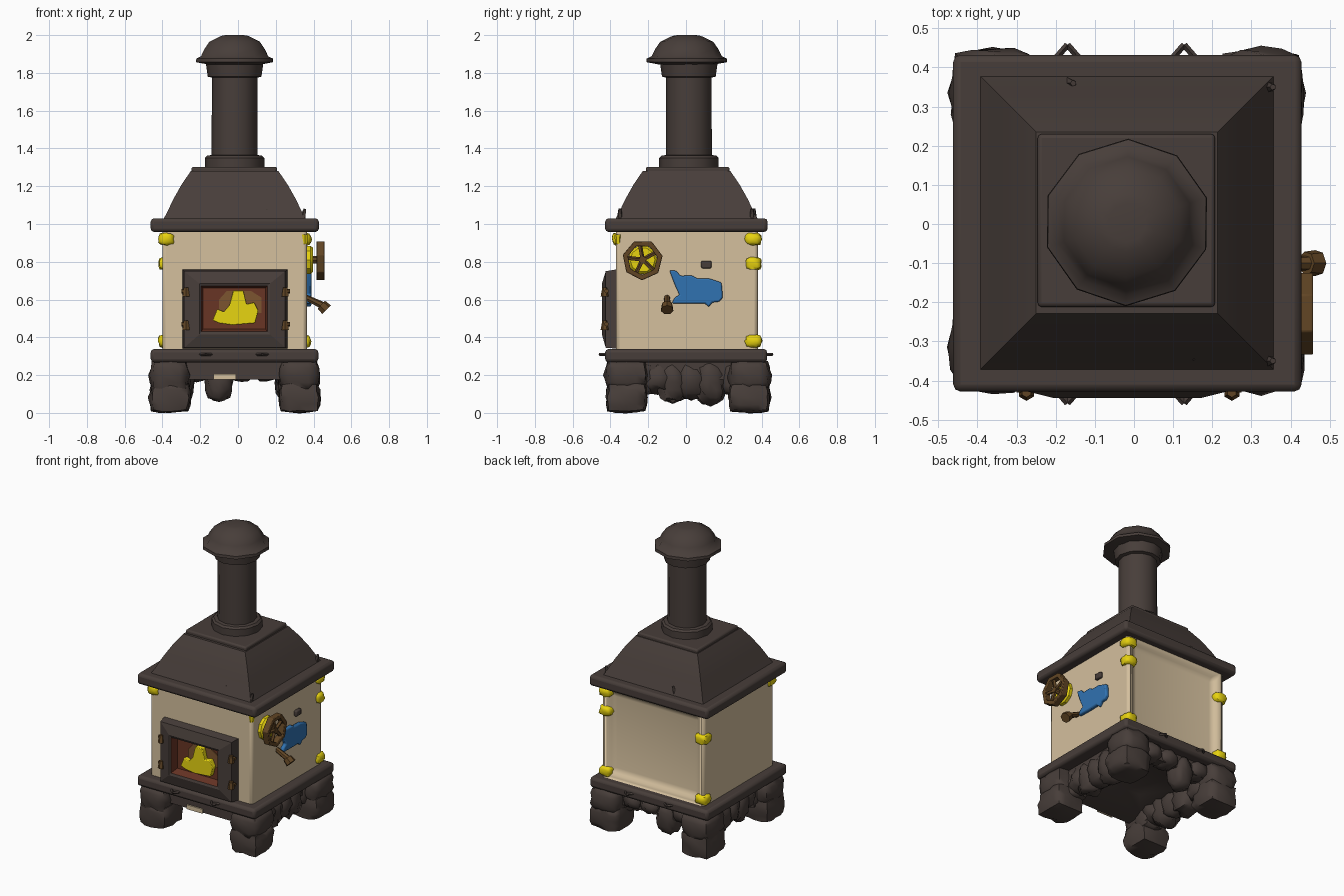
import bpy, bmesh, math, random
from mathutils import Vector

random.seed(4)
if "Cube" in bpy.data.objects:
    bpy.data.objects.remove(bpy.data.objects["Cube"])


def material(name, *rgb):
    m = bpy.data.materials.new(name)
    m.use_nodes = True
    m.diffuse_color = (*rgb, 1)
    m.node_tree.nodes["Principled BSDF"].inputs["Base Color"].default_value = (*rgb, 1)
    return m


IRON = material("dark iron", 0.064, 0.048, 0.042)
CREAM = material("cream enamel", 0.66, 0.525, 0.34)
YELLOW = material("yellow brass", 0.82, 0.66, 0.005)
BLUE = material("blue cloth", 0.03, 0.17, 0.44)
BROWN = material("brown wood", 0.12, 0.06, 0.018)
RED = material("ember red", 0.14, 0.035, 0.018)
GLOW = material("glow orange", 0.20, 0.09, 0.03)
FLAME = material("flame yellow", 0.90, 0.75, 0.006)


def finish(name, bm, mat, bevel=0, smooth=35):
    bmesh.ops.recalc_face_normals(bm, faces=bm.faces)
    mesh = bpy.data.meshes.new(name)
    bm.to_mesh(mesh)
    bm.free()
    obj = bpy.data.objects.new(name, mesh)
    bpy.context.collection.objects.link(obj)
    mesh.materials.append(mat)
    if bevel:
        mod = obj.modifiers.new("soft edge", "BEVEL")
        mod.width, mod.segments = bevel, 2
    bpy.ops.object.select_all(action="DESELECT")
    obj.select_set(True)
    bpy.context.view_layer.objects.active = obj
    bpy.ops.object.shade_smooth_by_angle(angle=math.radians(smooth))
    return obj


def box(name, lo, hi, mat, bevel=0.0):
    bm = bmesh.new()
    lo, hi = Vector(lo), Vector(hi)
    for v in bmesh.ops.create_cube(bm, size=1)["verts"]:
        v.co = (lo + hi) / 2 + v.co * (hi - lo)
    return finish(name, bm, mat, bevel)


def lathe(name, centre, profile, mat, sides, start=0.0, axis="Z", smooth=35):
    """Rings of (radius, height) joined into a closed solid along an axis."""
    bm = bmesh.new()
    rings = []
    for r, h in profile:
        ring = []
        for i in range(sides):
            a = start + math.tau * i / sides
            p = (r * math.cos(a), r * math.sin(a), h)
            if axis == "X":
                p = (h, p[0], p[1])
            ring.append(bm.verts.new(Vector(centre) + Vector(p)))
        rings.append(ring)
    for a, b in zip(rings, rings[1:]):
        for i in range(sides):
            j = (i + 1) % sides
            bm.faces.new((a[i], a[j], b[j], b[i]))
    bm.faces.new(rings[0])
    bm.faces.new(rings[-1])
    return finish(name, bm, mat, smooth=smooth)


def stone(name, centre, size, mat=IRON, roundness=0.6, rough=0.06):
    """A lumpy block, part way between a box and an ellipsoid."""
    bm = bmesh.new()
    bmesh.ops.create_cube(bm, size=2)
    bmesh.ops.subdivide_edges(bm, edges=bm.edges, cuts=3, use_grid_fill=True)
    for v in bm.verts:
        p = v.co.lerp(v.co.normalized(), roundness)
        p *= 1 + random.uniform(-rough, rough)
        v.co = Vector(centre) + Vector([p[i] * size[i] / 2 for i in range(3)])
    return finish(name, bm, mat, smooth=60)


def plate(name, outline, mat, axis, near, far, bevel=0.0):
    """An outline extruded along y (outline in x, z) or x (outline in y, z)."""
    bm = bmesh.new()
    place = (lambda u, w, d: (u, d, w)) if axis == "Y" else (lambda u, w, d: (d, u, w))
    a, b = [[bm.verts.new(place(u, w, d)) for u, w in outline] for d in (near, far)]
    bm.faces.new(a)
    bm.faces.new(b)
    for i in range(len(a)):
        j = (i + 1) % len(a)
        bm.faces.new((a[i], a[j], b[j], b[i]))
    return finish(name, bm, mat, bevel)


def rod(name, start, end, r1, r2, mat, sides=7):
    bm = bmesh.new()
    d = Vector(end) - Vector(start)
    bmesh.ops.create_cone(bm, cap_ends=True, segments=sides, radius1=r1, radius2=r2, depth=d.length)
    turn = d.to_track_quat("Z", "Y")
    for v in bm.verts:
        v.co = turn @ v.co + (Vector(start) + Vector(end)) / 2
    return finish(name, bm, mat)


CX = -0.018

# Enamel body with a softly sunken back
body = bmesh.new()
for v in bmesh.ops.create_cube(body, size=1)["verts"]:
    v.co = (CX + v.co.x * 0.765, 0.005 + v.co.y * 0.75, 0.65 + v.co.z * 0.66)
body.faces.ensure_lookup_table()
back = max(body.faces, key=lambda f: f.calc_center_median().y)
bmesh.ops.inset_region(body, faces=[back], thickness=0.05)
bmesh.ops.inset_region(body, faces=[back], thickness=0.05, depth=-0.035)
finish("body", body, CREAM, bevel=0.018, smooth=50)

# Base and top slabs, roof and square collar
box("base_slab", (-0.462, -0.428, 0.268), (0.425, 0.43, 0.338), IRON, 0.018)
box("top_slab", (-0.462, -0.428, 0.958), (0.428, 0.432, 1.03), IRON, 0.018)
root2 = math.sqrt(2)
roof = [(0.38, 1.02), (0.358, 1.06), (0.325, 1.13), (0.28, 1.21), (0.232, 1.28)]
lathe("roof", (CX, 0.003, 0), [(r * root2, z) for r, z in roof], IRON, 4, math.pi / 4)
box("roof_collar", (CX - 0.228, -0.212, 1.268), (CX + 0.225, 0.23, 1.303), IRON, 0.01)

# Chimney and its domed cap
lathe("chimney", (CX, 0.015, 0),
      [(0.157, 1.29), (0.157, 1.35), (0.145, 1.362), (0.122, 1.365), (0.12, 1.775),
       (0.142, 1.78), (0.152, 1.85)], IRON, 12)
lathe("chimney_cap", (CX, 0.004, 0),
      [(0.15, 1.845), (0.214, 1.857), (0.212, 1.876), (0.186, 1.888), (0.168, 1.925),
       (0.14, 1.965), (0.075, 1.996), (0.05, 2.0)], IRON, 10, 0.3, smooth=55)

# Feet of two stacked stones
for sx in (-1, 1):
    for sy in (-1, 1):
        x, y = CX + sx * 0.343, 0.01 + sy * 0.325
        stone("foot_lower_stone", (x, y, 0.082), (0.222, 0.225, 0.165), roundness=0.45)
        stone("foot_upper_stone", (x, y, 0.2), (0.222, 0.235, 0.175))
        stone("foot_side_stone", (x - sx * 0.04, y - sy * 0.07, 0.18), (0.15, 0.15, 0.18))

# Hollow skirt and rubble hanging beneath
skirt = [(0.36, 0.285), (0.36, 0.178), (0.29, 0.178), (0.15, 0.255)]
lathe("hollow_skirt", (CX, 0.003, 0), [(r * root2, z) for r, z in skirt], IRON, 4, math.pi / 4)
for sx in (-1, 1):
    for y, low in ((-0.15, 0.11), (-0.07, 0.06), (0.03, 0.075), (0.13, 0.05)):
        z = (low + 0.27) / 2
        stone("side_rubble", (CX + sx * 0.3, y, z), (0.17, 0.17, 0.28 - low), roundness=0.9, rough=0.15)
for x, low in ((-0.22, 0.17), (-0.1, 0.06), (0.02, 0.17), (0.15, 0.17)):
    stone("back_rubble", (x, 0.32, (low + 0.28) / 2), (0.15, 0.16, 0.29 - low), roundness=0.9, rough=0.1)
box("skirt_plaque", (-0.13, -0.368, 0.176), (-0.01, -0.359, 0.205), CREAM)

# Oven door: sloped frame around a sunken opening
door = bmesh.new()
rings = []
for x0, x1, z0, z1, y in ((-0.295, 0.262, 0.34, 0.76, -0.365), (-0.285, 0.25, 0.345, 0.75, -0.425),
                          (-0.205, 0.17, 0.415, 0.685, -0.445), (-0.195, 0.155, 0.43, 0.672, -0.44),
                          (-0.185, 0.145, 0.445, 0.66, -0.385)):
    rings.append([door.verts.new((x, y, z)) for x, z in ((x0, z0), (x1, z0), (x1, z1), (x0, z1))])
for a, b in zip(rings, rings[1:]):
    for i in range(4):
        door.faces.new((a[i], a[i - 1], b[i - 1], b[i]))
door.faces.new(rings[-1])
frame = finish("oven_door", door, IRON, smooth=20)
frame.data.materials.append(RED)
for f in frame.data.polygons:
    c = f.center
    if abs(c.x + 0.02) < 0.176 and 0.43 < c.z < 0.671:
        f.material_index = 1

# Fire in the opening
plate("fire_glow", [(-0.1, 0.5), (-0.1, 0.6), (-0.06, 0.645), (0.07, 0.645), (0.125, 0.61), (0.125, 0.53)],
      GLOW, "Y", -0.392, -0.384)
plate("flame", [(-0.135, 0.49), (-0.11, 0.55), (-0.075, 0.535), (-0.045, 0.57), (-0.025, 0.648), (0.028, 0.648),
                (0.045, 0.575), (0.085, 0.585), (0.108, 0.54), (0.09, 0.475), (-0.03, 0.465), (-0.1, 0.475)],
      FLAME, "Y", -0.425, -0.39, 0.004)

# Door hinges and latches
for x, side in ((-0.275, -1), (0.25, 1)):
    for z in (0.47, 0.645):
        rod("door_hinge", (x, -0.43, z - 0.03), (x, -0.43, z + 0.02), 0.022, 0.013, BROWN, 6)
        rod("hinge_pin", (x, -0.42, z), (x + side * 0.025, -0.42, z), 0.012, 0.012, BROWN, 6)

# Brass corner fittings
corners = {(-1, -1): (0.92,), (-1, 1): (0.79, 0.38), (1, 1): (0.92, 0.79, 0.38)}
for (sx, sy), heights in corners.items():
    for z in heights:
        stone("corner_fitting", (CX + sx * 0.36, 0.005 + sy * 0.35, z), (0.092, 0.092, 0.072), YELLOW, 0.7, 0.1)
rod("front_corner_pin", (0.355, -0.36, 0.895), (0.355, -0.36, 0.945), 0.014, 0.02, YELLOW, 6)

# Valve wheel on the left side
WY, WZ = -0.23, 0.81
bm = bmesh.new()
sides = 7
loops = []
for i in range(sides):
    a = math.tau * i / sides + 0.2
    loops.append([bm.verts.new((x, WY + r * math.cos(a), WZ + r * math.sin(a)))
                  for r, x in ((0.108, 0.415), (0.108, 0.458), (0.08, 0.458), (0.08, 0.415))])
for i in range(sides):
    a, b = loops[i - 1], loops[i]
    for k in range(4):
        bm.faces.new((a[k - 1], a[k], b[k], b[k - 1]))
finish("valve_wheel_rim", bm, BROWN, bevel=0.004)
for i in range(5):
    a = math.tau * i / 5 + 0.5
    rod("valve_wheel_spoke", (0.437, WY, WZ), (0.437, WY + 0.09 * math.cos(a), WZ + 0.09 * math.sin(a)),
        0.012, 0.012, BROWN, 5)
lathe("valve_plate", (0, WY, WZ), [(0.078, 0.36), (0.078, 0.385), (0.066, 0.398)], YELLOW, 10, axis="X")
rod("valve_stem", (0.36, WY, WZ), (0.45, WY, WZ), 0.02, 0.02, BROWN)

# Side lever with a knob, and the cloth on its hook
rod("lever", (0.36, -0.1, 0.61), (0.455, -0.1, 0.565), 0.016, 0.02, BROWN)
rod("lever_knob", (0.44, -0.1, 0.572), (0.468, -0.1, 0.545), 0.03, 0.034, BROWN)
plate("cloth", [(-0.088, 0.755), (-0.05, 0.752), (-0.03, 0.725), (0.03, 0.728), (0.06, 0.712), (0.12, 0.712),
                (0.188, 0.69), (0.195, 0.61), (0.175, 0.588), (0.14, 0.585), (0.12, 0.56), (0.1, 0.58),
                (0.02, 0.578), (-0.075, 0.58), (-0.06, 0.61), (-0.035, 0.625), (-0.06, 0.68)],
      BLUE, "X", 0.36, 0.388, 0.008)
box("cloth_hook", (0.36, 0.08, 0.765), (0.385, 0.135, 0.805), IRON, 0.008)

# Small bent loops on the base slab and nails on the top slab
for sy in (-1, 1):
    for x in (-0.17, 0.128):
        for side in (-1, 1):
            rod("slab_loop", (x + side * 0.033, sy * 0.42, 0.31), (x, sy * 0.458, 0.31), 0.008, 0.008, IRON, 4)
for x, y in ((0.34, -0.35), (0.34, 0.35), (0.14, -0.34), (-0.17, 0.36)):
    rod("roof_nail", (x, y, 1.02), (x + 0.015, y, 1.08), 0.018, 0.008, IRON, 5)
